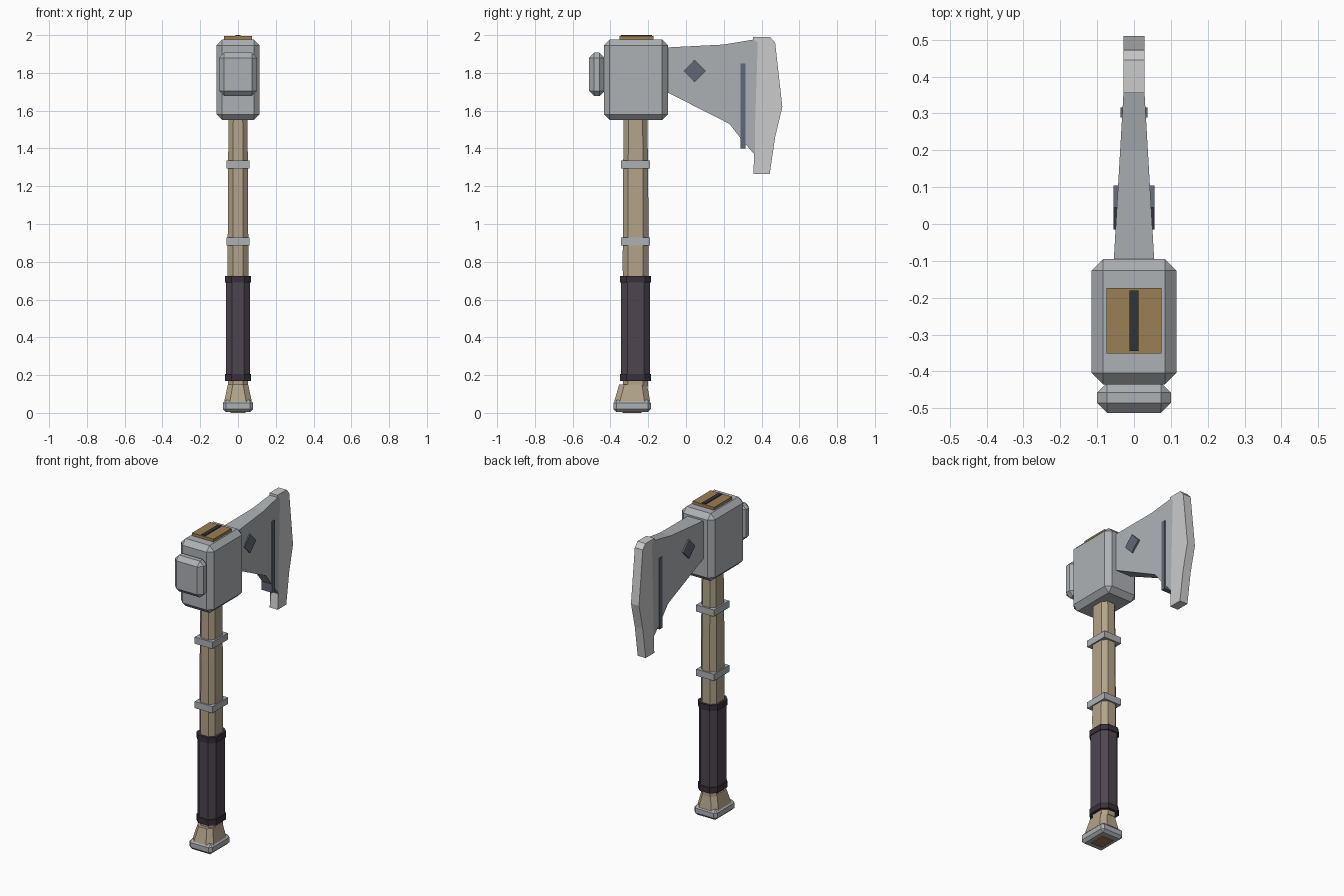
import bpy, bmesh

if "Cube" in bpy.data.objects:
    bpy.data.objects.remove(bpy.data.objects["Cube"])

def material(name, rgb):
    m = bpy.data.materials.new(name)
    m.diffuse_color = (*rgb, 1)
    m.use_nodes = True
    m.node_tree.nodes["Principled BSDF"].inputs["Base Color"].default_value = m.diffuse_color
    return m

STEEL = material("steel", (0.42, 0.44, 0.46))
BRIGHT = material("bright_steel", (0.56, 0.56, 0.56))
DARK = material("dark_steel", (0.12, 0.14, 0.18))
WOOD = material("wood", (0.45, 0.37, 0.25))
END = material("end_grain", (0.33, 0.21, 0.09))
LEATHER = material("leather", (0.075, 0.06, 0.08))
BAND = material("band_leather", (0.04, 0.03, 0.045))
BLACK = material("black_iron", (0.03, 0.035, 0.04))

def finish(name, bm, mat):
    bmesh.ops.recalc_face_normals(bm, faces=bm.faces)
    me = bpy.data.meshes.new(name)
    bm.to_mesh(me)
    bm.free()
    me.materials.append(mat)
    ob = bpy.data.objects.new(name, me)
    bpy.context.collection.objects.link(ob)
    return ob

def box(name, x, y, z, mat, bevel=0):
    """Box from (min, max) ranges with an optional flat chamfer."""
    bm = bmesh.new()
    bmesh.ops.create_cube(bm, size=1)
    for v in bm.verts:
        v.co = [(r[0] + r[1]) / 2 + c * (r[1] - r[0]) for r, c in zip((x, y, z), v.co)]
    if bevel:
        bmesh.ops.bevel(bm, geom=bm.edges[:], offset=bevel, segments=1,
                        affect='EDGES', profile=0.5)
    return finish(name, bm, mat)

def loft(name, sections, mat):
    """Eight-sided shaft through sections (z, centre y, half x, half y, chamfer)."""
    bm = bmesh.new()
    rings = []
    for z, cy, a, b, c in sections:
        pts = [(a, c - b), (a, b - c), (a - c, b), (c - a, b),
               (-a, b - c), (-a, c - b), (c - a, -b), (a - c, -b)]
        rings.append([bm.verts.new((px, cy + py, z)) for px, py in pts])
    for r, s in zip(rings, rings[1:]):
        for i in range(8):
            j = (i + 1) % 8
            bm.faces.new((r[i], r[j], s[j], s[i]))
    bm.faces.new(rings[0])
    bm.faces.new(rings[-1])
    return finish(name, bm, mat)

def plate(name, profile, half, mat):
    """Side profile (y, z) given thickness in x; half maps y to half thickness."""
    bm = bmesh.new()
    left = [bm.verts.new((-half(y), y, z)) for y, z in profile]
    right = [bm.verts.new((half(y), y, z)) for y, z in profile]
    n = len(profile)
    for i in range(n):
        j = (i + 1) % n
        bm.faces.new((left[i], left[j], right[j], right[i]))
    caps = [bm.faces.new(left), bm.faces.new(right)]
    bmesh.ops.triangulate(bm, faces=caps)
    return finish(name, bm, mat)

# Shaft and flared foot
HY = -0.267
loft("handle", [(0.14, HY, 0.053, 0.066, 0.027), (0.8, HY, 0.055, 0.068, 0.028),
                (1.2, HY, 0.053, 0.067, 0.027), (1.6, HY, 0.05, 0.062, 0.025)], WOOD)
loft("handle_foot", [(0.06, -0.285, 0.073, 0.095, 0.03),
                     (0.15, -0.28, 0.054, 0.074, 0.027)], WOOD)
box("pommel", (-0.08, 0.08), (-0.385, -0.185), (0.005, 0.068), STEEL, 0.016)
box("pommel_plug", (-0.04, 0.04), (-0.335, -0.235), (0, 0.03), END)

# Leather grip with end bands
loft("grip", [(z, HY, 0.064, 0.077, 0.033) for z in (0.18, 0.72)], LEATHER)
for i, z in enumerate((0.17, 0.69)):
    loft(f"grip_band_{i}", [(h, HY, 0.069, 0.083, 0.034) for h in (z, z + 0.036)], BAND)

# Shaft collars
for i, z in enumerate((0.887, 1.294)):
    box(f"collar_{i}", (-0.062, 0.062), (-0.344, -0.19), (z, z + 0.042), STEEL)

# Head block, hammer poll and wedged handle end
box("head_block", (-0.115, 0.115), (-0.435, -0.095), (1.55, 1.977), STEEL, 0.031)
box("poll", (-0.1, 0.1), (-0.513, -0.43), (1.677, 1.907), STEEL, 0.027)
box("handle_end", (-0.075, 0.075), (-0.352, -0.173), (1.95, 1.995), END)
box("wedge", (-0.0125, 0.0125), (-0.345, -0.18), (1.96, 2.0), BLACK)

# Blade cheek tapering towards the cutting edge
def taper(y):
    return 0.055 - (y + 0.1) * 0.058

plate("blade", [(-0.12, 1.933), (-0.095, 1.935), (0.2, 1.95), (0.38, 1.98), (0.40, 1.80),
                (0.418, 1.62), (0.37, 1.36), (0.30, 1.44), (0.23, 1.53),
                (-0.095, 1.695), (-0.12, 1.705)], taper, STEEL)
plate("cutting_edge", [(0.355, 1.99), (0.445, 1.99), (0.472, 1.96), (0.51, 1.62),
                       (0.472, 1.46), (0.443, 1.265), (0.357, 1.265), (0.37, 1.36),
                       (0.385, 1.62), (0.38, 1.96), (0.355, 1.975)],
      lambda y: 0.028, BRIGHT)

# Inlays showing on both cheeks
box("blade_bar", (-0.037, 0.037), (0.289, 0.316), (1.4, 1.85), DARK)
plate("blade_diamond", [(0.045, 1.87), (0.105, 1.81), (0.045, 1.75), (-0.015, 1.81)],
      lambda y: 0.055, DARK)
